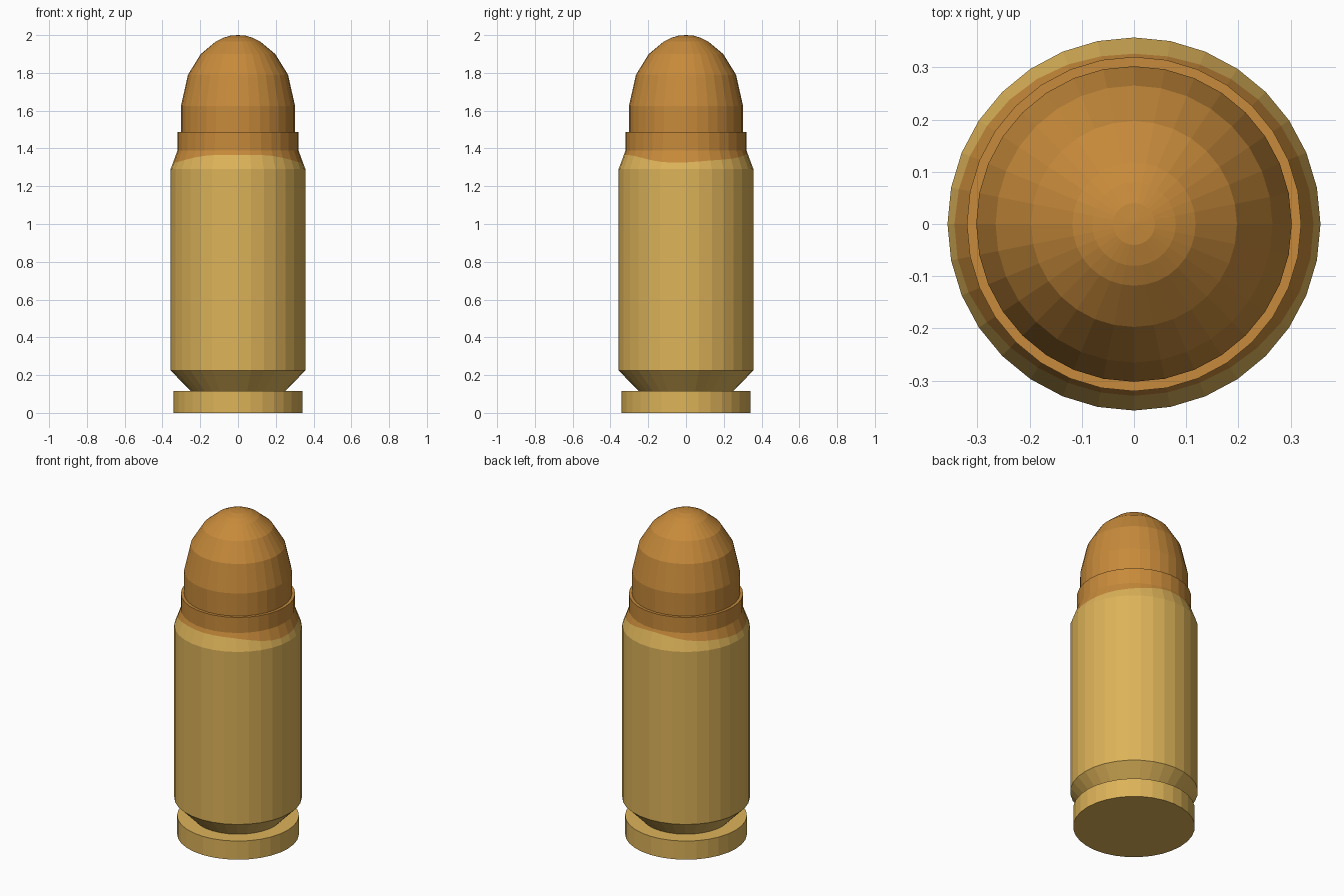
import bpy, bmesh, math

if "Cube" in bpy.data.objects:
    bpy.data.objects.remove(bpy.data.objects["Cube"])

SIDES = 32


def material(name, rgb):
    m = bpy.data.materials.new(name)
    m.diffuse_color = (*rgb, 1.0)
    m.use_nodes = True
    m.node_tree.nodes["Principled BSDF"].inputs["Base Color"].default_value = m.diffuse_color
    return m


brass = material("brass", (0.72, 0.45, 0.10))
copper = material("copper", (0.57, 0.255, 0.043))


def lathe(name, rings, mats, bands=None, cap_bottom=False, tip=None):
    """Spin a profile of (radius, height); either may be a function of the angle."""
    bm = bmesh.new()
    loops = []
    for r, z in rings:
        loop = []
        for i in range(SIDES):
            a = 2 * math.pi * i / SIDES
            rr = r(a) if callable(r) else r
            zz = z(a) if callable(z) else z
            loop.append(bm.verts.new((rr * math.cos(a), rr * math.sin(a), zz)))
        loops.append(loop)
    for k in range(len(loops) - 1):
        lo, hi = loops[k], loops[k + 1]
        for i in range(SIDES):
            j = (i + 1) % SIDES
            f = bm.faces.new((lo[i], lo[j], hi[j], hi[i]))
            f.material_index = bands[k] if bands else 0
    if cap_bottom:
        bm.faces.new(loops[0][::-1])
    if tip is not None:
        top = bm.verts.new((0, 0, tip))
        for i in range(SIDES):
            bm.faces.new((loops[-1][i], loops[-1][(i + 1) % SIDES], top))
    me = bpy.data.meshes.new(name)
    bm.to_mesh(me)
    bm.free()
    for m in mats:
        me.materials.append(m)
    ob = bpy.data.objects.new(name, me)
    bpy.context.collection.objects.link(ob)
    return ob


# Uneven colour border running around the shoulder cone
R0, Z0, R1, Z1 = 0.357, 1.29, 0.32, 1.39


def border_z(a):
    return 1.348 - 0.022 * math.cos(2 * a) + 0.004 * math.sin(5 * a)


def border_r(a):
    return R0 + (R1 - R0) * (border_z(a) - Z0) / (Z1 - Z0)


# Case: rim, extractor groove, body, shoulder, neck and lip
lathe("case",
      [(0.341, 0.0), (0.341, 0.115), (0.25, 0.115), (R0, 0.225), (R0, Z0),
       (border_r, border_z), (R1, Z1), (R1, 1.486), (0.302, 1.486)],
      [brass, copper], bands=[0, 0, 0, 0, 0, 1, 1, 1], cap_bottom=True)

# Bullet: rounded nose
lathe("bullet",
      [(0.302, 1.486), (0.302, 1.625), (0.265, 1.79), (0.197, 1.90),
       (0.118, 1.966), (0.08, 1.985), (0.04, 1.997)],
      [copper], tip=2.0)
